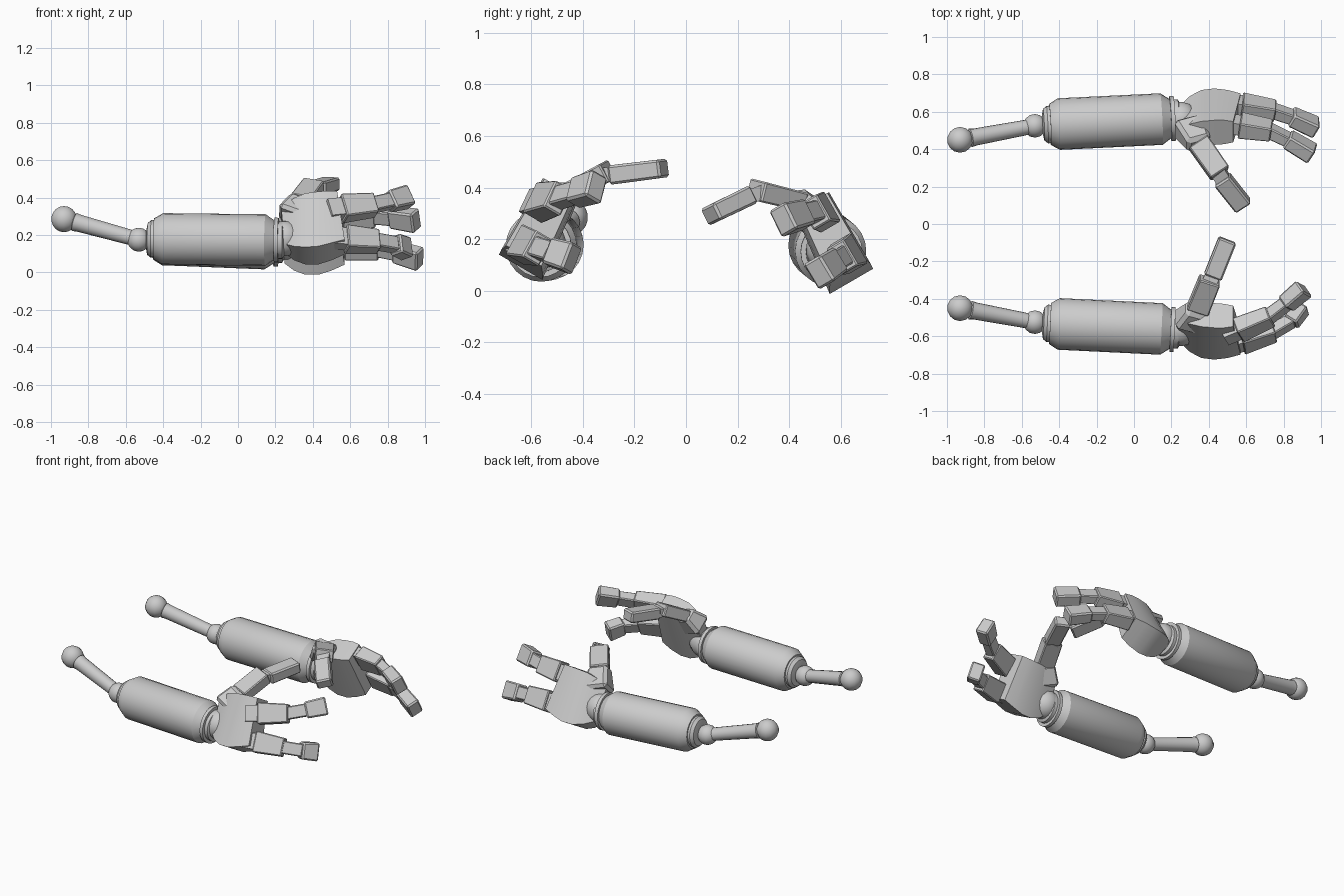
import bpy, bmesh, math
from mathutils import Vector

if "Cube" in bpy.data.objects:
    bpy.data.objects.remove(bpy.data.objects["Cube"])

grey = bpy.data.materials.new("plain grey")
grey.diffuse_color = (0.6, 0.6, 0.6, 1)
grey.use_nodes = True
grey.node_tree.nodes["Principled BSDF"].inputs["Base Color"].default_value = grey.diffuse_color


def finish(name, bm, angle):
    bmesh.ops.recalc_face_normals(bm, faces=bm.faces)
    me = bpy.data.meshes.new(name)
    bm.to_mesh(me)
    bm.free()
    me.materials.append(grey)
    ob = bpy.data.objects.new(name, me)
    bpy.context.collection.objects.link(ob)
    bpy.ops.object.select_all(action='DESELECT')
    ob.select_set(True)
    bpy.context.view_layer.objects.active = ob
    if angle:
        bpy.ops.object.shade_smooth_by_angle(angle=math.radians(angle))
    return ob


def loft(name, rings, angle=0, bevel=0):
    """Skin a list of point rings and cap both ends."""
    bm = bmesh.new()
    vs = [[bm.verts.new(p) for p in r] for r in rings]
    n = len(vs[0])
    for a, b in zip(vs, vs[1:]):
        for i in range(n):
            bm.faces.new((a[i], a[(i + 1) % n], b[(i + 1) % n], b[i]))
    bm.faces.new(vs[0][::-1])
    bm.faces.new(vs[-1])
    if bevel:
        bmesh.ops.bevel(bm, geom=bm.edges[:], offset=bevel, segments=1,
                        affect='EDGES')
    return finish(name, bm, angle)


def lathe(name, p, q, profile, n=20):
    """Turn (fraction, radius) pairs around the axis p-q."""
    p, q = Vector(p), Vector(q)
    d = (q - p).normalized()
    a = d.cross(Vector((0, 0, 1))).normalized()
    b = a.cross(d)
    rings = []
    for t, r in profile:
        c = p.lerp(q, t)
        rings.append([c + r * (math.cos(k) * a + math.sin(k) * b)
                      for k in (2 * math.pi * i / n for i in range(n))])
    return loft(name, rings, 30)


def ball(name, c, r):
    bm = bmesh.new()
    bmesh.ops.create_uvsphere(bm, u_segments=14, v_segments=9, radius=r)
    bmesh.ops.translate(bm, verts=bm.verts[:], vec=c)
    return finish(name, bm, 60)


def link(name, p, q, wide, s0, s1, bevel=0.006):
    """Tapered block from p to q; s0, s1 are (width, thickness)."""
    p, q, wide = Vector(p), Vector(q), Vector(wide)
    d = (q - p).normalized()
    w = (wide - wide.dot(d) * d).normalized()
    t = d.cross(w)
    rings = [[c + w * s[0] * i / 2 + t * s[1] * j / 2
              for i, j in ((-1, -1), (1, -1), (1, 1), (-1, 1))]
             for c, s in ((p, s0), (q, s1))]
    return loft(name, rings, 0, bevel)


def build_arm(tag, s, wrist_z, palm_z, upper, lower, thumb):
    def P(p):
        return Vector((p[0], s * p[1], p[2]))

    # upper arm rod with its two ball joints
    shoulder, elbow = P((-.93, .45, .285)), P((-.53, .525, .175))
    ball(tag + "_shoulder_ball", shoulder, .07)
    ball(tag + "_elbow_ball", elbow, .064)
    lathe(tag + "_upper_arm", shoulder, elbow,
          [(0, .04), (.13, .04), (.14, .05), (.2, .046), (.88, .041), (1, .041)], 16)

    # padded forearm with stepped collars
    a, b = P((-.49, .53, .18)), P((.25, .566, wrist_z))
    lathe(tag + "_forearm", a, b,
          [(0, .05), (.01, .085), (.035, .1), (.055, .1), (.055, .11), (.12, .138),
           (.86, .138), (.925, .105), (.925, .12), (.955, .12), (.955, .1), (.985, .1),
           (1, .08)], 24)
    ball(tag + "_wrist_ball", P((.25, .56, wrist_z + .01)), .095)

    # curved palm plate: o = toward back of hand, w = across the knuckles
    o, w = P((0, .86, .5)), P((0, -.5, .86))
    c = P((0, .575, palm_z))
    rings = []
    for x, shear, inner, outer, lo, hi in (
            (.25, -.02, -.08, .02, -.09, .14), (.30, 0, -.095, .055, -.125, .175),
            (.36, 0, -.105, .08, -.145, .19), (.43, 0, -.105, .09, -.145, .195),
            (.50, -.02, -.095, .092, -.125, .198), (.57, -.04, -.075, .085, -.10, .2)):
        rings.append([c + o * u + w * v + Vector((x + dx, 0, 0))
                      for u, v, dx in ((inner, lo, 0), (outer, lo, 0),
                                       (outer, hi, shear), (inner * .6, hi, shear))])
    loft(tag + "_palm", rings, 30)

    # fingers: knuckle, base, middle, tip
    for fname, pts in (("upper_finger", upper), ("lower_finger", lower)):
        k, m, t, e = [P(p) for p in pts]
        n = tag + "_" + fname
        link(n + "_knuckle", k + (k - m) * .3, k.lerp(m, .2), w, (.10, .07), (.10, .07), 0)
        link(n + "_base", k.lerp(m, .08), m, w, (.135, .095), (.115, .08))
        link(n + "_middle", m.lerp(k, .1), t.lerp(e, .12), w, (.08, .065), (.08, .06))
        link(n + "_tip", t, e, w, (.105, .08), (.115, .085), .009)

    # thumb: mound, base, joint, tip
    r, k, m, t, e = [P(p) for p in thumb]
    x = (1, 0, 0)
    link(tag + "_thumb_mound", r, k, x, (.17, .15), (.13, .09), .02)
    link(tag + "_thumb_base", k.lerp(r, .1), m, x, (.12, .075), (.115, .08))
    link(tag + "_thumb_joint", m.lerp(k, .2), t.lerp(e, .2), x, (.08, .055), (.08, .055), 0)
    link(tag + "_thumb_tip", t, e, x, (.1, .075), (.1, .072), .009)


build_arm("front", -1, .172, .22,
          [(.54, .575, .34), (.73, .495, .36), (.81, .43, .38), (.91, .345, .405)],
          [(.56, .635, .18), (.75, .575, .165), (.84, .525, .15), (.90, .44, .125)],
          [(.29, .53, .29), (.345, .455, .39), (.405, .30, .465), (.42, .285, .45),
           (.50, .085, .475)])
build_arm("back", 1, .15, .165,
          [(.55, .53, .305), (.735, .50, .305), (.82, .455, .295), (.955, .375, .275)],
          [(.56, .635, .145), (.755, .605, .13), (.84, .575, .11), (.975, .515, .07)],
          [(.29, .53, .25), (.35, .425, .36), (.46, .27, .39), (.47, .24, .365),
           (.585, .095, .295)])
